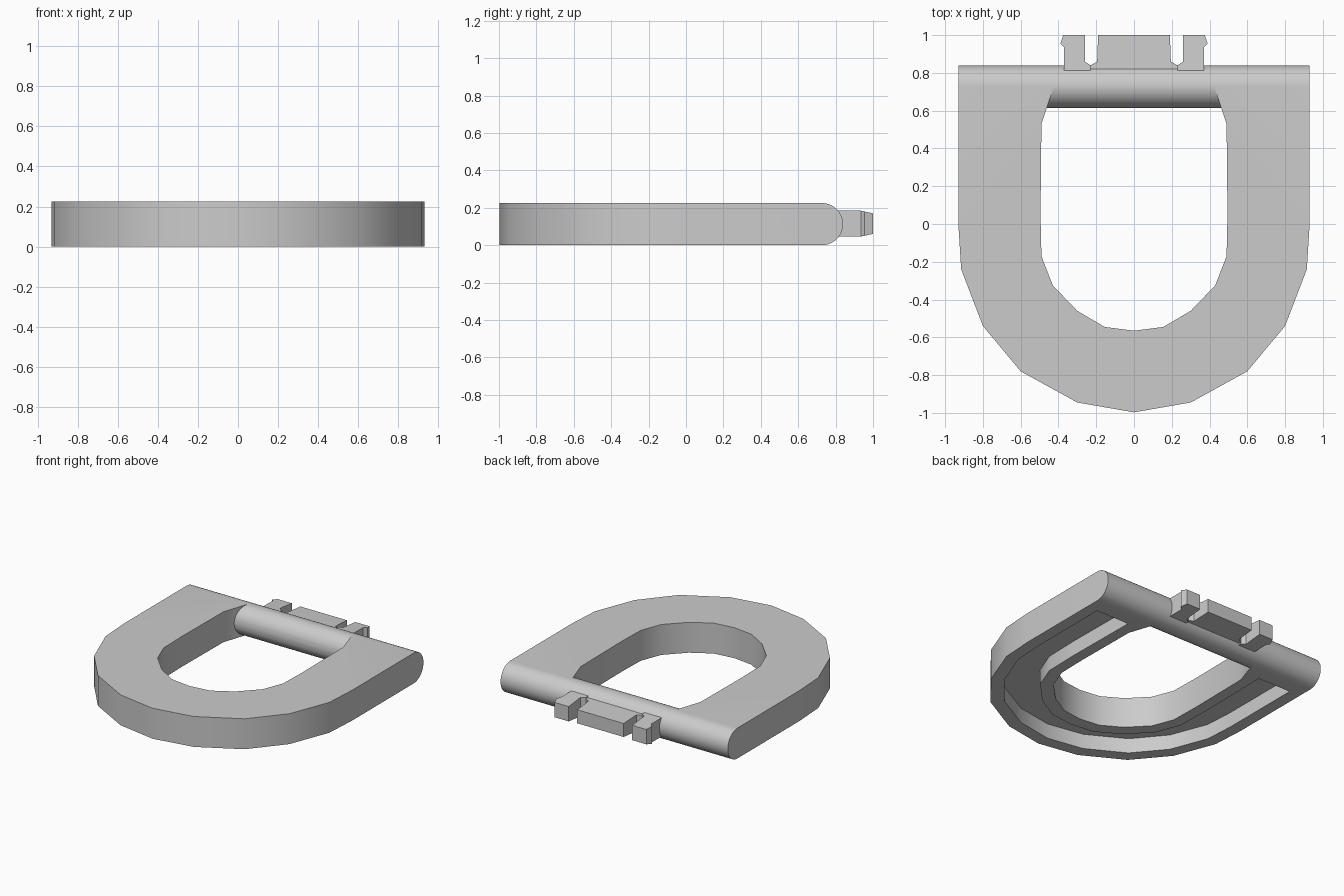
import bpy, bmesh, math

if "Cube" in bpy.data.objects:
    bpy.data.objects.remove(bpy.data.objects["Cube"])

H = 0.225
BAR_Y, BAR_R = 0.727, H / 2


def prism(name, pts, lo, hi, axis='z'):
    """Extrude a closed 2D profile along z (xy profile) or x (yz profile)."""
    def place(p, h):
        return (p[0], p[1], h) if axis == 'z' else (h, p[0], p[1])
    bm = bmesh.new()
    low = [bm.verts.new(place(p, lo)) for p in pts]
    top = [bm.verts.new(place(p, hi)) for p in pts]
    bm.faces.new(low)
    bm.faces.new(top)
    for i in range(len(pts)):
        j = (i + 1) % len(pts)
        bm.faces.new((low[i], low[j], top[j], top[i]))
    bmesh.ops.recalc_face_normals(bm, faces=bm.faces)
    me = bpy.data.meshes.new(name)
    bm.to_mesh(me)
    bm.free()
    ob = bpy.data.objects.new(name, me)
    bpy.context.collection.objects.link(ob)
    return ob


def boolean(target, tool, op):
    """Apply an exact boolean, then discard the tool object."""
    tool.hide_render = True
    mod = target.modifiers.new(op, 'BOOLEAN')
    mod.operation, mod.solver, mod.object = op, 'EXACT', tool
    bpy.context.view_layer.objects.active = target
    bpy.ops.object.modifier_apply(modifier=mod.name)
    bpy.data.objects.remove(tool)


def mirrored(half):
    """Complete a right-half path that ends on x = 0."""
    return half + [(-x, y) for x, y in reversed(half[:-1])]


def scaled(half, s, end_y):
    return [(half[0][0] * s, end_y)] + [(x * s, y * s) for x, y in half[1:]]


outer = [(0.93, BAR_Y), (0.93, 0.0), (0.915, -0.24), (0.8, -0.54),
         (0.6, -0.78), (0.3, -0.945), (0, -0.997)]
inner = [(0.49, 0.53), (0.495, 0.05), (0.49, -0.17), (0.43, -0.325),
         (0.3, -0.46), (0.155, -0.545), (0, -0.565)]

# U-shaped loop with angled inner corners
inner_tip = [(0.425, BAR_Y), (0.46, 0.62)] + inner
loop = prism("u_loop", mirrored(outer) + mirrored(inner_tip)[::-1], 0, H)

# Round crossbar
bar_profile = [(BAR_Y + BAR_R * math.cos(a), BAR_R + BAR_R * math.sin(a))
               for a in (2 * math.pi * i / 40 for i in range(40))]
boolean(loop, prism("crossbar", bar_profile, -0.93, 0.93, 'x'), 'UNION')

# Channel in the underside
channel = mirrored(scaled(outer, 0.905, 0.62)) + mirrored(scaled(inner, 1.17, 0.62))[::-1]
boolean(loop, prism("channel_cutter", channel, -0.1, 0.11), 'DIFFERENCE')

bpy.ops.object.select_all(action='DESELECT')
loop.select_set(True)
bpy.context.view_layer.objects.active = loop
bpy.ops.object.shade_smooth_by_angle(angle=math.radians(30))


def taper(ob, start, amount):
    """Narrow the free end of a tab in z."""
    for v in ob.data.vertices:
        if v.co.y > start:
            v.co.z += amount * (v.co.y - start) / (1 - start) * (1 if v.co.z < 0.11 else -1)


# Centre tab with small flared root
tab = prism("centre_tab", mirrored([(0.23, 0.80), (0.23, 0.84), (0.195, 0.86),
                                    (0.19, 1.0), (0, 1.0)]), 0.055, 0.175)
taper(tab, 0.9, 0.01)

# Snap clips with outward barbs
clip = [(0.23, 0.80), (0.23, 0.84), (0.26, 0.86), (0.26, 1.0), (0.375, 1.0),
        (0.39, 0.955), (0.37, 0.935), (0.37, 0.80)]
for side, s in (("right", 1), ("left", -1)):
    ob = prism(side + "_snap_clip", [(s * x, y) for x, y in clip], 0.045, 0.185)
    taper(ob, 0.93, 0.015)
